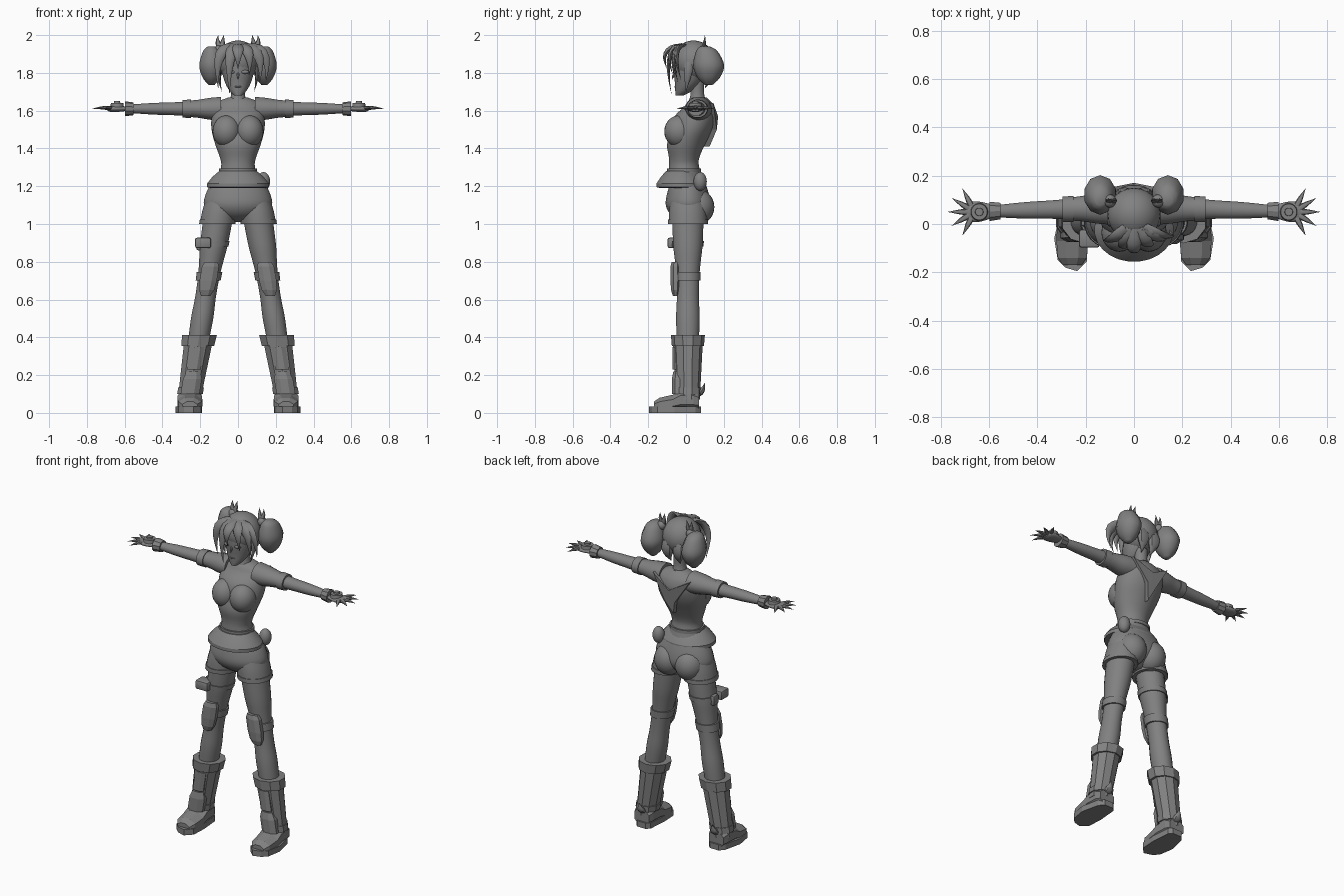
import bpy, bmesh, math
from mathutils import Vector, Matrix

old = bpy.data.objects.get("Cube")
if old:
    bpy.data.objects.remove(old, do_unlink=True)

grey = bpy.data.materials.new("plain grey")
grey.use_nodes = True
grey.diffuse_color = (.22, .22, .22, 1)
grey.node_tree.nodes["Principled BSDF"].inputs["Base Color"].default_value = grey.diffuse_color


def finish(name, bm, mirror=False, angle=40):
    """Turn a bmesh into a shaded object, optionally mirrored across x."""
    bmesh.ops.recalc_face_normals(bm, faces=bm.faces)
    mesh = bpy.data.meshes.new(name)
    bm.to_mesh(mesh)
    bm.free()
    mesh.materials.append(grey)
    if angle:
        mesh.shade_smooth()
        mesh.set_sharp_from_angle(angle=math.radians(angle))
    obj = bpy.data.objects.new(name, mesh)
    bpy.context.collection.objects.link(obj)
    if mirror:
        obj.modifiers.new("mirror", "MIRROR").use_mirror_merge = False


def smooth_path(points, steps):
    """Catmull-Rom interpolation between points."""
    padded = [points[0]] + points + [points[-1]]
    result = []
    for before, start, end, after in zip(padded, padded[1:], padded[2:], padded[3:]):
        for i in range(steps):
            t = i / steps
            slope = (end - before) / 2
            next_slope = (after - start) / 2
            rise = end - start
            result.append(start + slope * t + (rise * 3 - slope * 2 - next_slope) * t ** 2
                          + (slope + next_slope - rise * 2) * t ** 3)
    return result + [points[-1]]


def skin(bm, loops):
    """Join successive vertex loops with quads and cap both ends."""
    rows = [[bm.verts.new(point) for point in loop] for loop in loops]
    count = len(rows[0])
    for lower, upper in zip(rows, rows[1:]):
        for i in range(count):
            j = (i + 1) % count
            bm.faces.new((lower[i], lower[j], upper[j], upper[i]))
    bm.faces.new(rows[0])
    bm.faces.new(rows[-1])


def tube(name, line, stations, aspect=1, shift=0, sides=20, steps=4, mirror=False, angle=40):
    """Loft along a centre line; a station is (distance, radius, shift, depth)."""
    heading = line(1) - line(0)
    axis = max(range(3), key=lambda k: abs(heading[k]))
    across, up = [k for k in range(3) if k != axis]
    full = []
    for distance, radius, *rest in stations:
        offset = rest[0] if rest else shift
        depth = rest[1] if len(rest) > 1 else radius * aspect
        full.append(Vector((distance, radius, offset, depth)))
    grow = 1 / math.cos(math.pi / sides)
    loops = []
    for distance, radius, offset, depth in smooth_path(full, steps):
        loop = []
        for i in range(sides):
            turn = math.tau * (i + .5) / sides
            point = line(distance)
            point[across] += radius * grow * math.cos(turn)
            point[up] += offset + depth * grow * math.sin(turn)
            loop.append(point)
        loops.append(loop)
    bm = bmesh.new()
    skin(bm, loops)
    finish(name, bm, mirror, angle)


def band(name, line, stations, mirror=True, **options):
    """Short strap with crisp edges."""
    tube(name, line, stations, steps=1, mirror=mirror, angle=30, **options)


def armour(name, stations, shift):
    """Faceted plate on the front of the leg."""
    tube(name, leg, stations, aspect=.6, shift=shift, sides=8, steps=1, mirror=True, angle=0)


def ball(name, centre, radii, mirror=False):
    bm = bmesh.new()
    bmesh.ops.create_uvsphere(bm, u_segments=24, v_segments=14, radius=1)
    bmesh.ops.transform(bm, matrix=Matrix.LocRotScale(Vector(centre), None, Vector(radii)), verts=bm.verts)
    finish(name, bm, mirror)


def box(name, centre, size):
    bm = bmesh.new()
    bmesh.ops.create_cube(bm, size=1)
    bmesh.ops.transform(bm, matrix=Matrix.LocRotScale(Vector(centre), None, Vector(size)), verts=bm.verts)
    bmesh.ops.bevel(bm, geom=bm.edges[:], offset=.01, segments=2, affect="EDGES", profile=.5)
    finish(name, bm)


def lock(name, root, bend, tip, width, thick, side=(1, 0, 0), mirror=False):
    """Pointed strand bent along a quadratic curve."""
    root, bend, tip, side = map(Vector, (root, bend, tip, side))
    loops, steps = [], 7
    for i in range(steps + 1):
        t = i / steps
        start, end = root.lerp(bend, t), bend.lerp(tip, t)
        along = (end - start).normalized()
        out = along.cross(side).normalized()
        across = out.cross(along)
        size = max(.03, 1 - t ** 2) * (.7 + .3 * math.sin(math.pi * t))
        turns = [math.tau * k / 8 for k in range(8)]
        loops.append([start.lerp(end, t) + across * (width * size * math.cos(turn))
                      + out * (thick * size * math.sin(turn)) for turn in turns])
    bm = bmesh.new()
    skin(bm, loops)
    finish(name, bm, mirror)


def plate(name, outline, depth):
    """Mirrored polygon extruded along a vector."""
    bm = bmesh.new()
    skin(bm, [[Vector(point) for point in outline], [Vector(point) + Vector(depth) for point in outline]])
    finish(name, bm, mirror=True, angle=0)


# Centre lines that the parts follow
spine = lambda z: Vector((0, 0, z))
neck = lambda z: Vector((0, .06, z))
leg = lambda z: Vector((.27 - .16 * z, .01, z))
right_leg = lambda z: leg(z).reflect(Vector((1, 0, 0)))
foot = lambda y: Vector((.255, y, .01))
arm = lambda x: Vector((x, .07 - .03 * x, 1.61))
hand = lambda z: Vector((.64, .05, z))
bunch = lambda z: Vector((.14, .12, z))

# Torso and neck
tube("torso", spine, [(1.2, .12, 0, .1), (1.3, .09, -.01, .08), (1.35, .095, -.01, .08), (1.42, .12, 0, .1),
                      (1.5, .14, .03, .11), (1.57, .14, .05, .11), (1.62, .13, .07, .08),
                      (1.65, .1, .07, .06), (1.67, .05, .07, .04)], sides=28)
ball("bust", (.06, -.035, 1.49), (.075, .08, .085), mirror=True)
tube("neck", neck, [(1.62, .06), (1.68, .037), (1.76, .037)])

# Three pointed emblem on the back
star = [(0, 1.41), (.035, 1.5), (.125, 1.64), (0, 1.57)]
plate("back_emblem", [(x, .17 - x * .2 - max(0, 1.5 - z) / 2, z) for x, z in star], (0, -.06, 0))

# Waist, belt, pouch and shorts
band("waist_band", spine, [(1.275, .1), (1.295, .1)], mirror=False, aspect=.9, shift=-.01)
band("belt", spine, [(1.28, .1), (1.25, .135), (1.215, .163), (1.195, .163), (1.19, .14)],
     mirror=False, aspect=.8, shift=-.025, sides=24)
ball("belt_pouch", (.135, .075, 1.225), (.035, .035, .05))
tube("shorts_hips", spine, [(1.22, .14), (1.16, .17), (1.1, .18), (1.05, .14), (1.01, .05)],
     aspect=.65, shift=.01, sides=28)
ball("shorts_seat", (.07, .06, 1.09), (.085, .09, .095), mirror=True)
tube("shorts_leg", leg, [(1.14, .08), (1.07, .09), (1, .092)], aspect=1.1, mirror=True)
band("shorts_hem", leg, [(1, .096), (1.025, .096)], aspect=1.1)

# Legs
tube("leg", leg, [(1.1, .08), (.9, .074), (.8, .064), (.72, .057), (.61, .055), (.5, .059), (.39, .055)],
     aspect=1.06, mirror=True)
band("thigh_strap", right_leg, [(.88, .078), (.91, .08)], mirror=False, aspect=1.06)
box("thigh_pouch", (-.185, -.06, .9), (.085, .075, .055))
box("thigh_pouch_side", (-.205, .015, .89), (.03, .05, .06))
band("knee_strap", leg, [(.7, .066), (.745, .068)])
armour("knee_pad", [(.8, .034), (.775, .045), (.7, .046), (.65, .04), (.62, .025)], shift=-.065)

# Boots
tube("boot_shaft", leg, [(.37, .075), (.25, .069), (.07, .06)], sides=10, steps=2, mirror=True, angle=25)
band("boot_cuff", leg, [(.355, .087), (.412, .092)], aspect=.93, sides=10)
armour("shin_panel", [(.35, .036), (.23, .036)], shift=-.06)
armour("ankle_guard", [(.22, .036), (.18, .05), (.1, .05)], shift=-.055)
band("heel_strap", leg, [(.1, .068), (.135, .068)], sides=10)
lock("heel_spur", (.25, .06, .1), (.25, .09, .11), (.25, .1, .16), width=.03, thick=.02, mirror=True)
upper = [(-.17, .04, .025), (-.14, .06, .035), (-.07, .066, .043), (-.03, .064, .058), (.04, .06, .058), (.07, .05, .05)]
tube("boot_foot", foot, [(y, width, height, height) for y, width, height in upper],
     sides=8, steps=1, mirror=True, angle=0)
sole = [(.235, -.195), (.195, -.155), (.19, -.06), (.2, .06), (.22, .08),
        (.28, .08), (.305, .05), (.33, -.06), (.315, -.15), (.285, -.18)]
plate("boot_sole", [(x, y, 0) for x, y in sole], (0, 0, .035))

# Arms
tube("sleeve", arm, [(.09, .07), (.15, .064), (.21, .053), (.27, .047)], aspect=.9, mirror=True)
band("sleeve_band", arm, [(.25, .054), (.295, .052)], aspect=.9)
tube("forearm", arm, [(.26, .043), (.34, .038), (.45, .034), (.57, .025)], aspect=.9, mirror=True)
band("glove_cuff", arm, [(.552, .034), (.598, .04)], aspect=.94, sides=10)
tube("palm", arm, [(.58, .025), (.63, .04), (.67, .042), (.69, .03)], aspect=.4, mirror=True)
band("hand_disc", hand, [(1.62, .036), (1.64, .033)])
band("hand_disc_hub", hand, [(1.63, .018), (1.65, .016)])

# Fingers fan out around the palm
palm_centre = Vector((.66, .05, 1.61))
for i in range(-2, 3):
    turn = i * .55
    reach = Vector((math.cos(turn), math.sin(turn), 0)) * .11
    lock(f"finger_{i + 3}", palm_centre, palm_centre + reach / 2 + Vector((0, 0, .01)), palm_centre + reach,
         width=.015, thick=.012, side=(-reach.y, reach.x, 0), mirror=True)

# Head and face
tube("head", spine, [(1.68, .02, -.035), (1.705, .045, -.012), (1.75, .069, .01), (1.81, .085, .02),
                     (1.88, .09, .03), (1.94, .05, .03)], sides=24)
lock("nose", (0, -.058, 1.8), (0, -.07, 1.78), (0, -.073, 1.765), width=.008, thick=.008)
ball("mouth", (0, -.055, 1.727), (.018, .006, .005))
ball("eye", (.036, -.056, 1.805), (.022, .01, .01), mirror=True)

# Hair cap, bunches and ribbons
ball("hair_cap", (0, .04, 1.862), [.11] * 3)
tube("hair_bunch", bunch, [(1.94, .02, -.02), (1.915, .045, -.01), (1.84, .065), (1.775, .047), (1.735, .015)],
     aspect=1.2, sides=10, mirror=True, angle=50)
ball("hair_tie", (.1, .095, 1.92), [.027] * 3, mirror=True)
for side_name, x in (("inner", .075), ("outer", .105)):
    lock(f"ribbon_{side_name}", (.088, .09, 1.92), (x * 1.1, .1, 1.96), (x, .1, 2),
         width=.017, thick=.01, mirror=True)

# Fringe strands sweep forward from the parting
tips = [(-.105, 1.72), (-.045, 1.69), (0, 1.82), (.06, 1.79), (.115, 1.75), (.148, 1.76)]
for i, (x, z) in enumerate(tips):
    back = abs(x) / 2
    lock(f"fringe_{i}", (x * .3, -.02, 1.945), (x * 1.2, back - .15, 1.935), (x, back - .1, z),
         width=.035, thick=.016)
lock("side_hair", (.09, .02, 1.88), (.115, .01, 1.8), (.085, 0, 1.7), .028, .014, side=(0, 1, 0), mirror=True)
lock("nape_hair", (.04, .12, 1.85), (.04, .14, 1.78), (.03, .1, 1.72), .045, .03, mirror=True)
